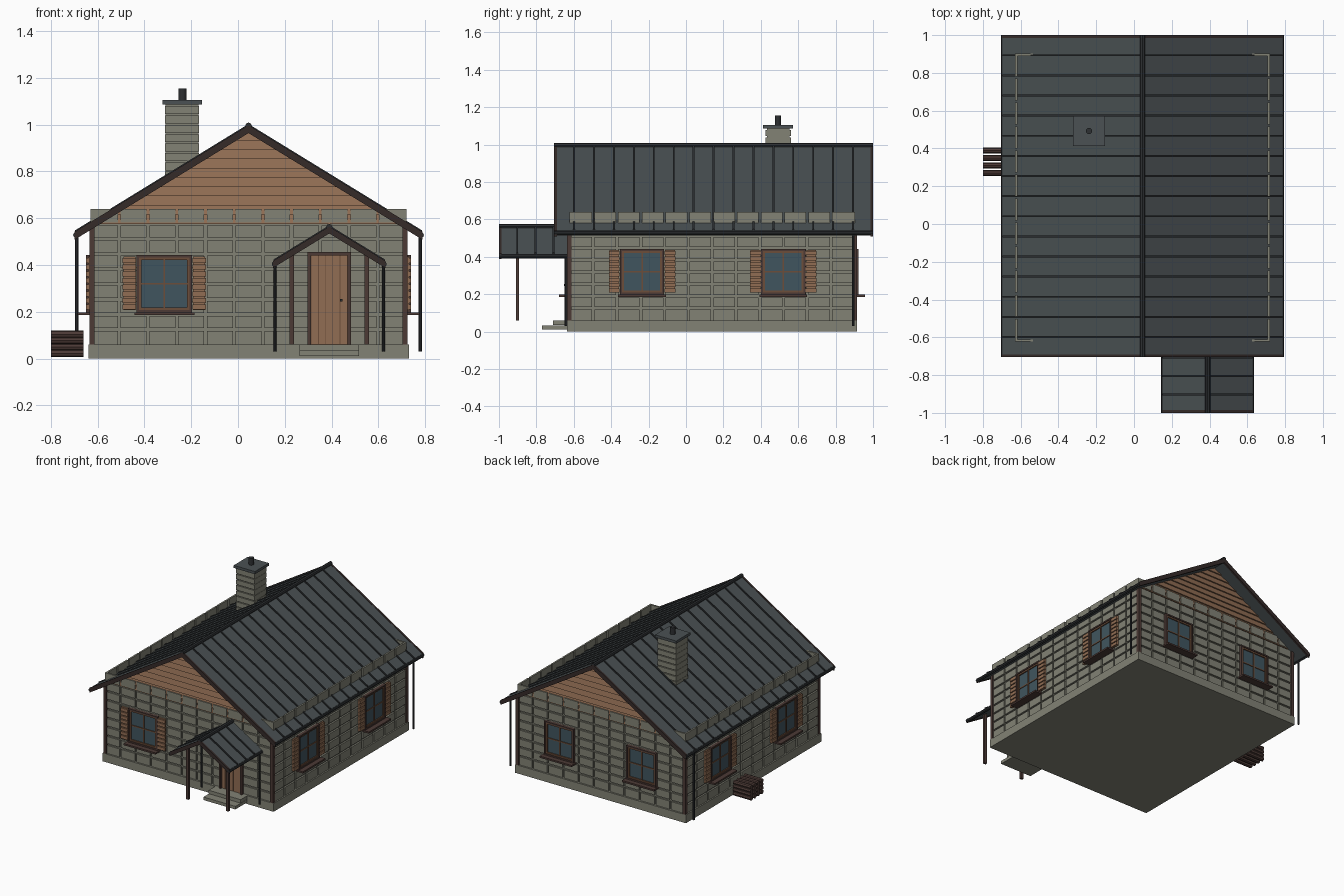
import bpy, bmesh, math
from mathutils import Matrix, Vector

if "Cube" in bpy.data.objects:
    bpy.data.objects.remove(bpy.data.objects["Cube"])

COLORS = {
    "stone": (0.223, 0.223, 0.178), "wood": (0.283, 0.153, 0.087),
    "frame wood": (0.15, 0.075, 0.042), "dark brown": (0.072, 0.042, 0.036),
    "barge brown": (0.036, 0.024, 0.022), "roof metal": (0.069, 0.082, 0.087),
    "dark metal": (0.026, 0.029, 0.032), "glass": (0.051, 0.091, 0.114)}
MATS = {}
for n, c in COLORS.items():
    MATS[n] = bpy.data.materials.new(n)
    MATS[n].diffuse_color = (*c, 1)

CX, CY = 0.045, 0.14          # house centre
HX, HY = 0.675, 0.763         # half size of the outer stone face
TAN = 0.613                   # roof slope
parts = {}


def part(name, mat):
    if name not in parts:
        parts[name] = (bmesh.new(), mat)
    return parts[name][0]


def box(name, mat, x0, x1, y0, y1, z0, z1, m=Matrix()):
    s = Matrix.Diagonal((x1 - x0, y1 - y0, z1 - z0, 1))
    t = Matrix.Translation(((x0 + x1) / 2, (y0 + y1) / 2, (z0 + z1) / 2))
    bmesh.ops.create_cube(part(name, mat), size=1, matrix=m @ t @ s)


def rod(name, mat, a, b, r, sides=8):
    a, b = Vector(a), Vector(b)
    rot = (b - a).to_track_quat('Z', 'Y').to_matrix().to_4x4()
    bmesh.ops.create_cone(part(name, mat), cap_ends=True, segments=sides, radius1=r, radius2=r,
                          depth=(b - a).length, matrix=Matrix.Translation((a + b) / 2) @ rot)


def extrude_y(name, mat, pts, y0, y1):
    bm = part(name, mat)
    f = bm.faces.new([bm.verts.new((x, y0, z)) for x, z in pts])
    r = bmesh.ops.extrude_face_region(bm, geom=[f])
    vs = [v for v in r["geom"] if isinstance(v, bmesh.types.BMVert)]
    bmesh.ops.translate(bm, verts=vs, vec=(0, y1 - y0, 0))


def chevron(name, mat, cx, y0, y1, half, top, thick):
    d = half * TAN
    extrude_y(name, mat, [(cx - half, top - d - thick), (cx, top - thick), (cx + half, top - d - thick),
                          (cx + half, top - d), (cx, top), (cx - half, top - d)], y0, y1)


def wall(side, u=0):
    """Frame on a wall: local x runs along it, local -y points outward."""
    ang = {"front": 0, "right": 90, "back": 180, "left": -90}[side]
    depth = HY if side in ("front", "back") else HX
    return (Matrix.Translation((CX, CY, 0)) @ Matrix.Rotation(math.radians(ang), 4, 'Z')
            @ Matrix.Translation((u, -depth, 0)))


# Foundation, wall core and raised stone blocks
box("foundation", "stone", CX - 0.685, CX + 0.685, CY - 0.775, CY + 0.775, 0, 0.06)
box("wall_core", "stone", CX - HX + 0.012, CX + HX - 0.012, CY - HY + 0.012, CY + HY - 0.012, 0.06, 0.575)
ROWS, G = 9, 0.006
rh = 0.58 / ROWS
for side, half, cols in (("front", HX, 11), ("back", HX, 11), ("left", HY, 12), ("right", HY, 12)):
    m, cw = wall(side), 2 * half / cols
    for i in range(cols):
        for j in range(ROWS):
            u, z = -half + i * cw, 0.06 + j * rh
            a = u if i == 0 else u + G
            b = u + cw if i == cols - 1 else u + cw - G
            box("stone_blocks", "stone", a, b, 0, 0.0125, z + (G if j else 0),
                z + rh - (G if j < ROWS - 1 else 0), m)

# Corner posts
for sx in (-1, 1):
    for sy in (-1, 1):
        x, y = CX + sx * 0.669, CY + sy * 0.763
        box("corner_posts", "dark brown", x - 0.011, x + 0.011, y - 0.012, y + 0.012, 0.06, 0.56)

# Attic body and lapped gable boards
AP = 0.972
hb = (AP - 0.576) / TAN
extrude_y("attic", "wood", [(CX - hb, 0.576), (CX + hb, 0.576), (CX, AP)], CY - HY + 0.012, CY + HY - 0.012)
N = 10
for s in (-1, 1):
    y_in, y_out = CY + s * (HY - 0.012), CY + s * (HY - 0.002)
    bm = part("gable_boards", "wood")
    for i in range(N):
        z0 = 0.576 + (AP - 0.576) * i / N
        z1 = 0.576 + (AP - 0.576) * (i + 1) / N
        w0, w1 = (AP - z0) / TAN, max((AP - z1) / TAN, 0.002)
        p = [(-w0, y_out, z0), (w0, y_out, z0), (w1, y_in, z1), (-w1, y_in, z1), (-w0, y_in, z0), (w0, y_in, z0)]
        v = [bm.verts.new((CX + x, y, z)) for x, y, z in p]
        for f in ((0, 1, 2, 3), (0, 4, 5, 1), (0, 3, 4), (1, 5, 2), (4, 3, 2, 5)):
            bm.faces.new([v[k] for k in f])


# Roofs: sheet, standing seams, barge boards, ridge cap and gutters
def roof(prefix, cx, y0, y1, half, top, thick, seams, barge_ends):
    chevron(prefix + "_sheet", "roof metal", cx, y0 + 0.006, y1 - 0.006, half, top, thick)
    for i in range(1, seams):
        y = y0 + (y1 - y0) * i / seams
        chevron(prefix + "_seams", "dark metal", cx, y - 0.005, y + 0.005, half, top + 0.008, 0.012)
    for y in barge_ends:
        chevron(prefix + "_barge_boards", "barge brown", cx, y - 0.007, y + 0.007, half + 0.002, top + 0.003, thick + 0.008)
    rod(prefix + "_ridge_cap", "dark metal", (cx, y0, top), (cx, y1, top), 0.014)
    for s in (-1, 1):
        x, z = cx + s * (half - 0.004), top - half * TAN - 0.012
        rod(prefix + "_gutters", "dark metal", (x, y0, z), (x, y1, z), 0.012)


roof("roof", CX, -0.705, 1.0, 0.742, 0.995, 0.026, 16, (-0.698, 0.993))
DX = 0.39
roof("canopy", DX, -1.0, -0.61, 0.238, 0.562, 0.022, 4, (-0.993,))

# Canopy posts and downpipes
for s in (-1, 1):
    x = DX + s * 0.16
    box("canopy_posts", "dark brown", x - 0.01, x + 0.01, -0.908, -0.892, 0.06, 0.445)
    x = DX + s * 0.232
    rod("downpipes", "dark metal", (x, -0.642, 0.03), (x, -0.642, 0.41), 0.007)
    x = CX + s * 0.734
    rod("downpipes", "dark metal", (x, 0.895, 0.03), (x, 0.895, 0.53), 0.007)


# Windows
def window(m, shutters=True):
    w, z0, z1 = 0.118, 0.198, 0.442
    box("window_panes", "glass", -w + 0.01, w - 0.01, -0.006, 0.002, z0 + 0.01, z1 - 0.01, m)
    for name, mat, o, t, d in (("window_casings", "dark brown", 0, 0.01, 0.02),
                               ("window_sashes", "frame wood", 0.01, 0.011, 0.014)):
        a, b, c = w - o, z0 + o, z1 - o
        box(name, mat, -a, -a + t, -d, 0.002, b, c, m)
        box(name, mat, a - t, a, -d, 0.002, b, c, m)
        box(name, mat, -a + t, a - t, -d, 0.002, b, b + t, m)
        box(name, mat, -a + t, a - t, -d, 0.002, c - t, c, m)
    zc = (z0 + z1) / 2
    box("window_bars", "frame wood", -0.004, 0.004, -0.012, 0, z0 + 0.02, z1 - 0.02, m)
    box("window_bars", "frame wood", -w + 0.02, w - 0.02, -0.011, 0, zc - 0.004, zc + 0.004, m)
    box("window_sills", "dark brown", -w - 0.01, w + 0.01, -0.055, 0.002, 0.186, 0.198, m)
    if shutters:
        for s in (-1, 1):
            a, b = sorted((s * (w + 0.002), s * (w + 0.06)))
            box("shutter_panels", "wood", a + 0.003, b - 0.003, -0.01, 0, 0.208, 0.436, m)
            for k in range(8):
                z = 0.209 + k * 0.0285
                box("shutter_slats", "wood", a, b, -0.019, -0.004, z, z + 0.022, m)


window(wall("front", -0.36))
for y in (-0.235, 0.52):
    window(wall("right", y - CY))
    window(wall("left", CY - y))
for u in (-0.33, 0.33):
    window(wall("back", u), False)

# Door with planks, frame and handle
m = wall("front", DX - CX)
box("door_backing", "frame wood", -0.08, 0.08, -0.006, 0.005, 0.06, 0.442, m)
for i in range(5):
    u = -0.077 + i * 0.0308
    box("door_planks", "wood", u + 0.0015, u + 0.0293, -0.012, 0, 0.062, 0.44, m)
for s in (-1, 1):
    a, b = sorted((s * 0.077, s * 0.092))
    box("door_frame", "dark brown", a, b, -0.022, 0.004, 0.06, 0.455, m)
box("door_frame", "dark brown", -0.077, 0.077, -0.022, 0.004, 0.44, 0.455, m)
box("door_handle", "dark metal", 0.046, 0.056, -0.03, -0.01, 0.245, 0.255, m)

# Entry steps
box("entry_steps", "stone", DX - 0.128, DX + 0.128, -0.71, -0.62, 0.035, 0.06)
box("entry_steps", "stone", DX - 0.128, DX + 0.128, -0.77, -0.63, 0.012, 0.034)

# Chimney with courses, cap and flue
box("chimney_core", "stone", -0.31, -0.168, 0.432, 0.553, 0.72, 1.09)
for i in range(9):
    z = 0.725 + i * 0.04
    box("chimney_courses", "stone", -0.312, -0.166, 0.424, 0.561, z, z + 0.034)
box("chimney_cap", "roof metal", -0.323, -0.153, 0.412, 0.573, 1.086, 1.105)
rod("chimney_flue", "dark metal", (-0.238, 0.492, 1.1), (-0.238, 0.492, 1.155), 0.017, 12)

# Firewood stack
for i in range(4):
    for j in range(4):
        y, z = 0.27 + i * 0.04, 0.023 + j * 0.027
        rod("firewood", "dark brown", (-0.8, y, z), (-0.66, y, z), 0.0155)

# Turn every part into an object
for name, (bm, mat) in parts.items():
    bmesh.ops.recalc_face_normals(bm, faces=bm.faces)
    me = bpy.data.meshes.new(name)
    bm.to_mesh(me)
    bm.free()
    me.materials.append(MATS[mat])
    bpy.context.collection.objects.link(bpy.data.objects.new(name, me))

for m in bpy.data.materials:
    if m.users and not m.is_grease_pencil:
        m.use_nodes = True
        m.node_tree.nodes["Principled BSDF"].inputs["Base Color"].default_value = m.diffuse_color
